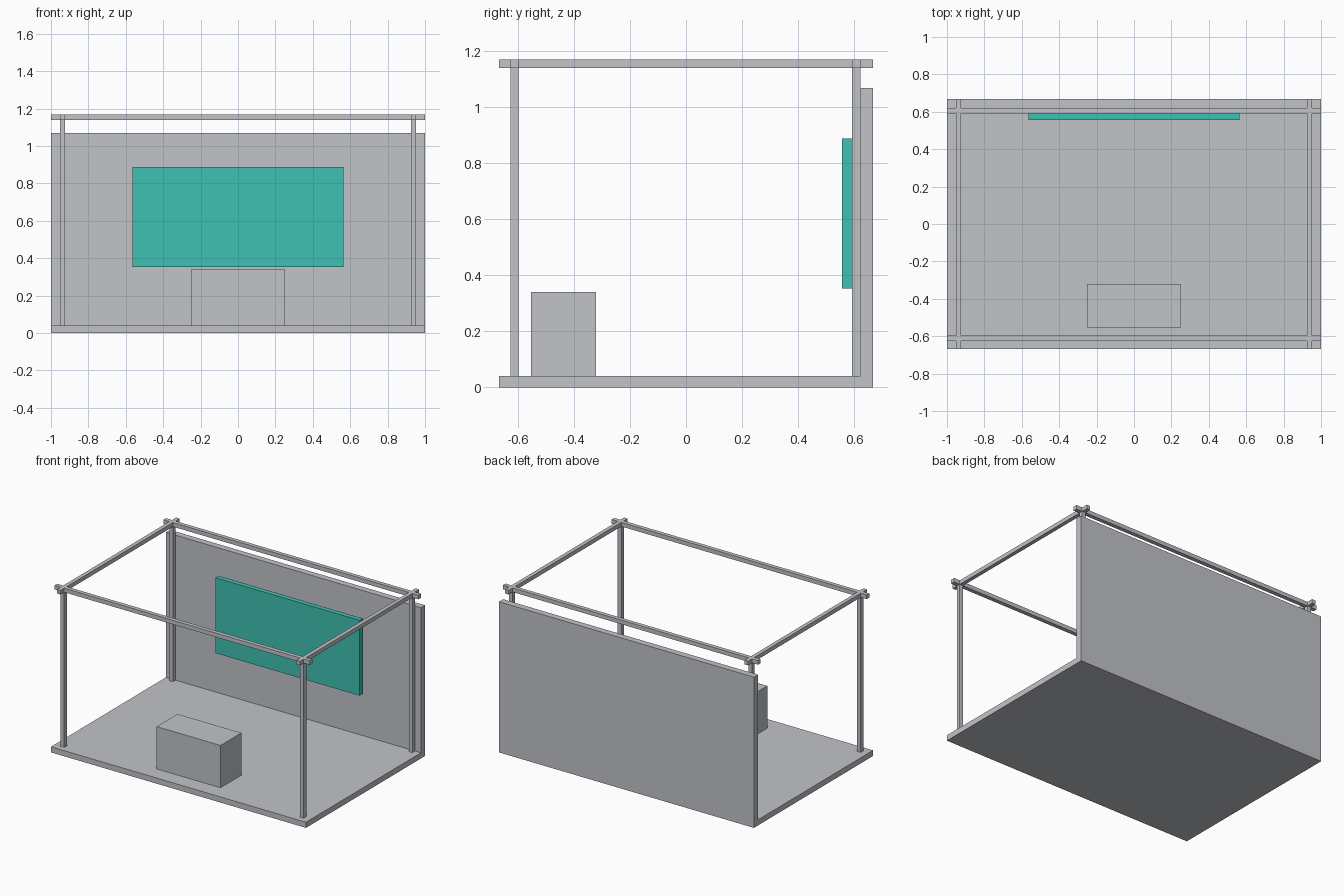
import bpy, bmesh

if "Cube" in bpy.data.objects:
    bpy.data.objects.remove(bpy.data.objects["Cube"])


def make_material(name, srgb):
    linear = [((c / 255 + 0.055) / 1.055) ** 2.4 for c in srgb]
    mat = bpy.data.materials.new(name)
    mat.diffuse_color = (*linear, 1)
    mat.use_nodes = True
    mat.node_tree.nodes["Principled BSDF"].inputs["Base Color"].default_value = mat.diffuse_color
    return mat


GREY = make_material("light grey", (193, 196, 201))
TEAL = make_material("teal", (64, 193, 178))


def finish(name, bm, mat):
    bmesh.ops.recalc_face_normals(bm, faces=bm.faces)
    mesh = bpy.data.meshes.new(name)
    bm.to_mesh(mesh)
    bm.free()
    mesh.materials.append(mat)
    obj = bpy.data.objects.new(name, mesh)
    bpy.context.collection.objects.link(obj)
    return obj


def box(name, x, y, z, mat=GREY):
    """Box from (min, max) pairs on each axis."""
    bm = bmesh.new()
    bmesh.ops.create_cube(bm, size=1)
    for v in bm.verts:
        v.co = [r[0] if c < 0 else r[1] for c, r in zip(v.co, (x, y, z))]
    return finish(name, bm, mat)


W, D = 1.0, 0.667              # half width and half depth
FLOOR, WALL = 0.04, 1.068      # floor and wall top heights
BEAM_LOW, BEAM_TOP = 1.139, 1.168
POST_X = (0.925, 0.953)
POST_YS = {"front": (-0.625, -0.596), "back": (0.592, 0.621)}

# Floor and back wall: one L-shaped profile swept across the width
bm = bmesh.new()
profile = [(-D, 0), (D, 0), (D, WALL), (0.621, WALL), (0.621, FLOOR), (-D, FLOOR)]
face = bm.faces.new([bm.verts.new((-W, y, z)) for y, z in profile])
swept = bmesh.ops.extrude_face_region(bm, geom=[face])["geom"]
bmesh.ops.translate(bm, vec=(2 * W, 0, 0),
                    verts=[g for g in swept if isinstance(g, bmesh.types.BMVert)])
finish("floor_and_back_wall", bm, GREY)

# Frame: corner posts, cross beams and side beams
sides = {"left": (-POST_X[1], -POST_X[0]), "right": POST_X}
for end, ys in POST_YS.items():
    box(f"{end}_beam", (-W, W), ys, (BEAM_LOW, BEAM_TOP))
    for side, xs in sides.items():
        box(f"{end}_{side}_post", xs, ys, (FLOOR, BEAM_LOW))
for side, xs in sides.items():
    box(f"{side}_beam", xs, (-D, D), (BEAM_LOW, BEAM_TOP))

# Wall screen on an inset mount
box("screen", (-0.565, 0.565), (0.556, 0.591), (0.353, 0.887), TEAL)
box("screen_mount", (-0.538, 0.538), (0.591, 0.621), (0.38, 0.86))

# Counter
box("counter", (-0.25, 0.25), (-0.553, -0.32), (FLOOR, 0.34))
